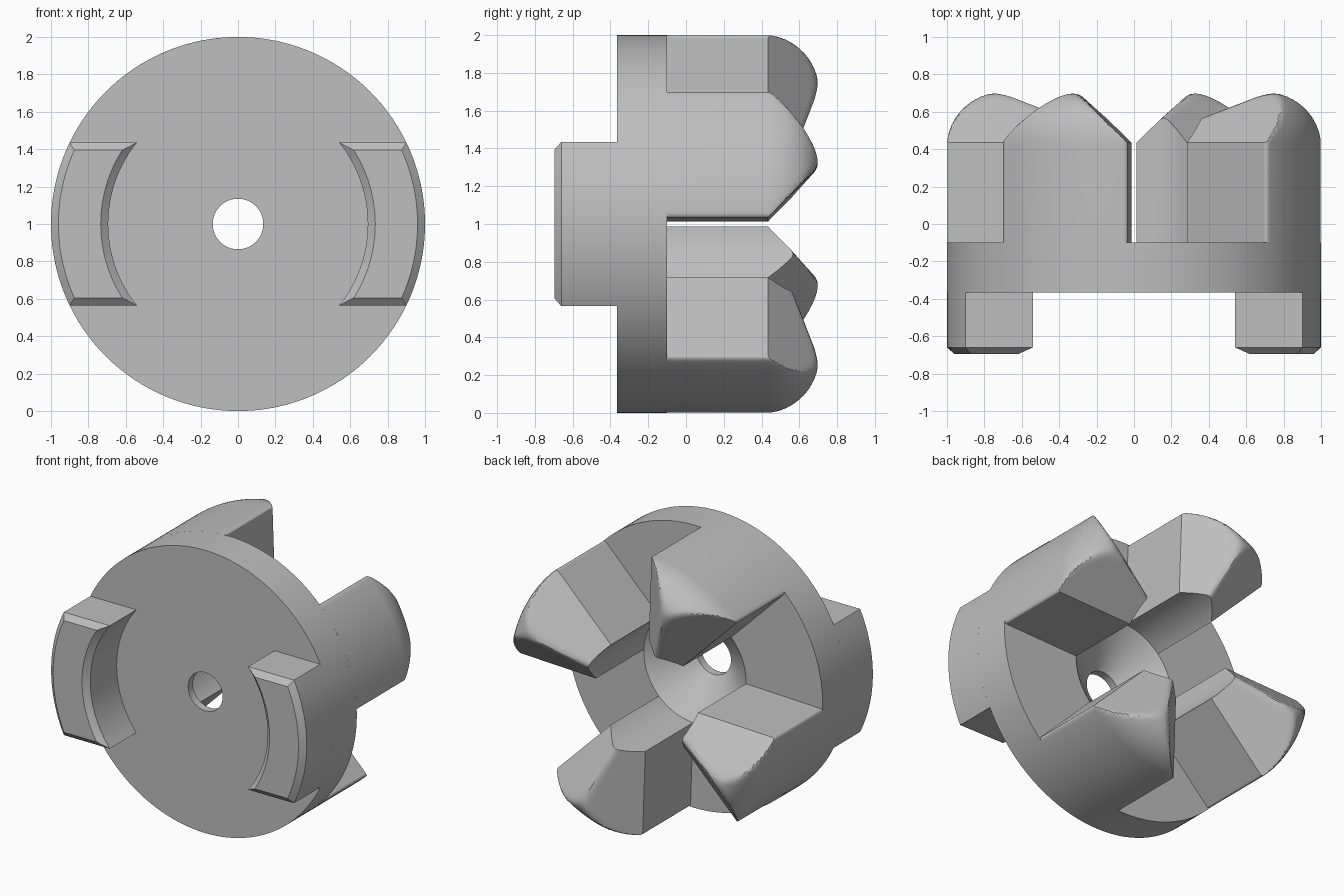
import bpy, bmesh
from math import sin, cos, pi, radians, asin, sqrt

cube = bpy.data.objects.get("Cube")
if cube:
    bpy.data.objects.remove(cube, do_unlink=True)

grey = bpy.data.materials.new("plain grey")
grey.use_nodes = True
COLOUR = (0.52, 0.52, 0.52, 1)
grey.diffuse_color = COLOUR
grey.node_tree.nodes["Principled BSDF"].inputs["Base Color"].default_value = COLOUR

FRONT, BACK = -0.365, -0.1      # faces of the disc
BORE, CONE = 0.135, 0.4         # hole and countersink radii


def polar(r, a, y):
    """Point at radius r and angle a around the hub axis."""
    return (r * cos(a), y, 1 + r * sin(a))


def finish(name, bm):
    bmesh.ops.recalc_face_normals(bm, faces=bm.faces)
    mesh = bpy.data.meshes.new(name)
    bm.to_mesh(mesh)
    bm.free()
    mesh.materials.append(grey)
    ob = bpy.data.objects.new(name, mesh)
    bpy.context.collection.objects.link(ob)
    bpy.ops.object.select_all(action='DESELECT')
    ob.select_set(True)
    bpy.context.view_layer.objects.active = ob
    bpy.ops.object.shade_smooth_by_angle(angle=radians(25))
    return ob


def bridge(bm, a, b, closed=True):
    n = len(a)
    for i in range(n if closed else n - 1):
        j = (i + 1) % n
        bm.faces.new((a[i], a[j], b[j], b[i]))


# Disc with a bore that widens into a cone at the back
def make_disc(segments=128):
    bm = bmesh.new()
    profile = [(BORE, FRONT), (1, FRONT), (1, BACK), (CONE, BACK), (BORE, -0.31)]
    rings = [[bm.verts.new(polar(r, 2 * pi * i / segments, y)) for i in range(segments)]
             for r, y in profile]
    for k, ring in enumerate(rings):
        bridge(bm, ring, rings[(k + 1) % len(rings)])
    finish("hub_disc", bm)


# Curved front lug with a chamfered rim
def make_lug(name, turn, steps=24):
    bm = bmesh.new()

    def outline(inset, y):
        ends = []
        for r, way in ((1 - inset, 1), (0.694 + inset, -1)):
            a = asin((0.435 - inset) / r)
            ends += [polar(r, turn + way * a * (2 * i / steps - 1), y)
                     for i in range(steps + 1)]
        return [bm.verts.new(p) for p in ends]

    loops = [outline(0, FRONT), outline(0, -0.66), outline(0.04, -0.695)]
    for a, b in zip(loops, loops[1:]):
        bridge(bm, a, b)
    for loop in (loops[0], loops[-1]):      # caps as strips between the two arcs
        half = steps + 1
        bridge(bm, loop[:half], loop[half:][::-1], closed=False)
    finish(name, bm)


def soft_min(a, b, k):
    h = max(k - abs(a - b), 0) / k
    return min(a, b) - h * h * k / 4


# Wedge jaw: radial sides, sloping shoulders, rounded tip
HALF = radians(21.5)
SHOULDER, TIP, ROUND = 0.435, 0.70, 0.2


def tip_height(r, a):
    slope = 0.98 * r * sin(HALF - abs(a))
    other = 0.98 * r * sin(HALF + abs(a))
    ridge = SHOULDER + soft_min(slope, other, 0.05)
    t = max(0, (r - 1 + ROUND) / ROUND)
    cap = SHOULDER + (TIP - SHOULDER) * sqrt(max(0, 1 - t * t))
    return soft_min(ridge, cap, 0.03)


def make_jaw(name, turn, across=40, inner=20, outer=16):
    bm = bmesh.new()
    radii = [CONE + (1 - ROUND - CONE) * i / inner for i in range(inner)]
    radii += [1 - ROUND + ROUND * sin(pi / 2 * i / outer) for i in range(outer + 1)]
    angles = [HALF * sin(pi / 2 * (2 * j / across - 1)) for j in range(across + 1)]

    def place(r, a, y):
        # round the outer corners slightly
        q = max(0, 1 - (HALF - abs(a)) / 0.025)
        pull = 0.015 * (1 - sqrt(max(0, 1 - q * q)))
        return bm.verts.new(polar(r - pull * max(0, (r - CONE) / (1 - CONE)), turn + a, y))

    top = [[place(r, a, tip_height(r, a)) for a in angles] for r in radii]
    base = [[place(r, a, BACK) for a in angles] for r in radii]
    for grid in (top, base):
        for a, b in zip(grid, grid[1:]):
            bridge(bm, a, b, closed=False)

    def rim(g):
        return (g[0] + [row[-1] for row in g[1:-1]] + g[-1][::-1]
                + [row[0] for row in g[-2:0:-1]])

    bridge(bm, rim(top), rim(base))
    finish(name, bm)


make_disc()
for side, turn in (("left", 0), ("right", pi)):
    make_lug("front_lug_" + side, turn)
for k in range(4):
    make_jaw("jaw_%d" % (k + 1), radians(23.5) + k * pi / 2)
